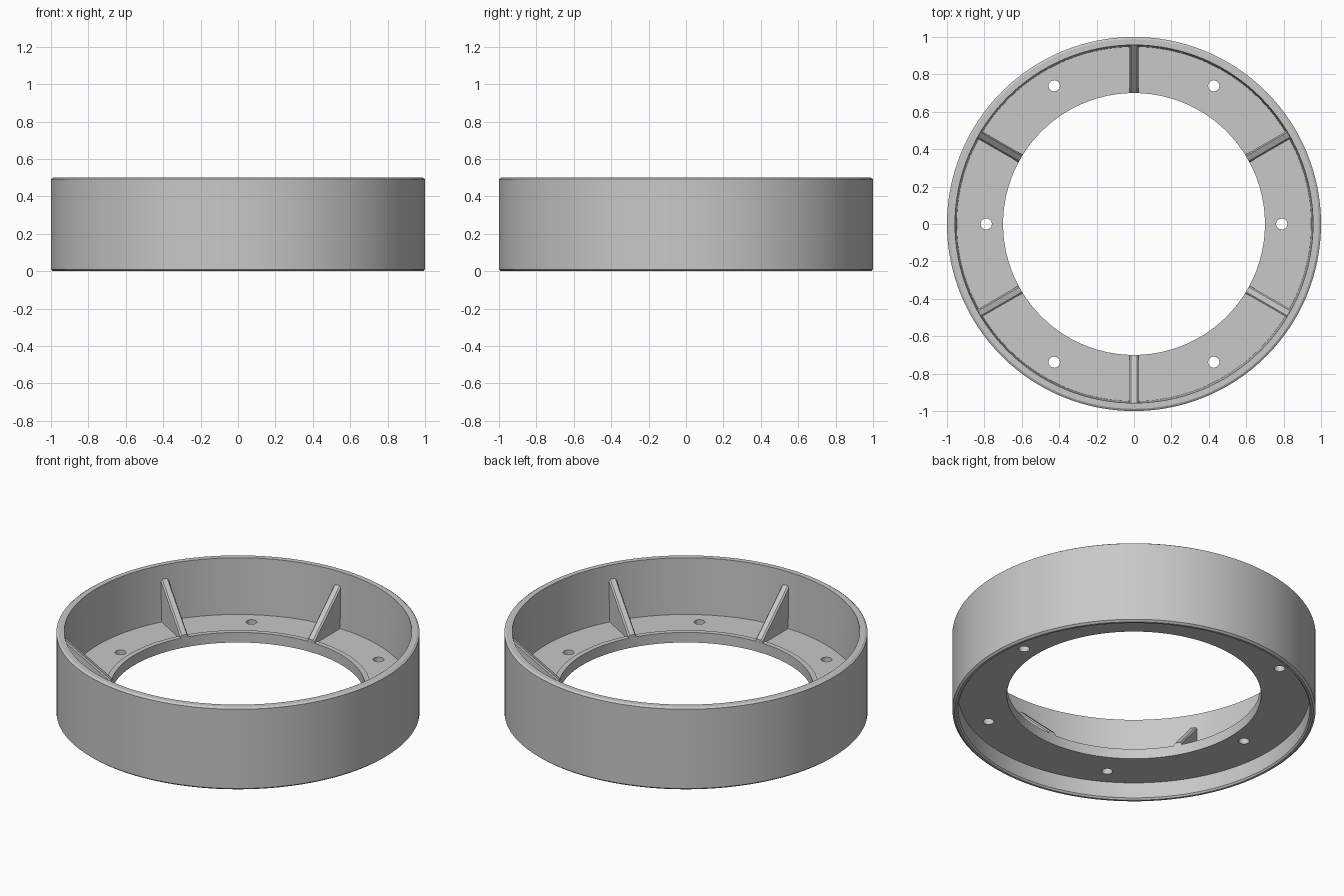
import bpy, bmesh, math
from mathutils import Matrix

cube = bpy.data.objects.get("Cube")
if cube:
    bpy.data.objects.remove(cube, do_unlink=True)

SEGMENTS = 128

grey = bpy.data.materials.new("plain grey")
grey.use_nodes = True
colour = (0.58, 0.58, 0.58, 1)
grey.diffuse_color = colour
grey.node_tree.nodes["Principled BSDF"].inputs["Base Color"].default_value = colour


def finish(name, bm):
    """Turn a bmesh into a named grey object."""
    bmesh.ops.recalc_face_normals(bm, faces=bm.faces)
    mesh = bpy.data.meshes.new(name)
    bm.to_mesh(mesh)
    bm.free()
    mesh.materials.append(grey)
    obj = bpy.data.objects.new(name, mesh)
    bpy.context.collection.objects.link(obj)
    return obj


def lathe(name, profile):
    """Revolve a closed (radius, height) outline around z."""
    bm = bmesh.new()
    rings = []
    for i in range(SEGMENTS):
        a = math.tau * i / SEGMENTS
        rings.append([bm.verts.new((r * math.cos(a), r * math.sin(a), z)) for r, z in profile])
    n = len(profile)
    for i, ring in enumerate(rings):
        nxt = rings[(i + 1) % SEGMENTS]
        for j in range(n):
            k = (j + 1) % n
            bm.faces.new((ring[j], nxt[j], nxt[k], ring[k]))
    return finish(name, bm)


def activate(obj):
    bpy.ops.object.select_all(action='DESELECT')
    obj.select_set(True)
    bpy.context.view_layer.objects.active = obj


# Outer wall with fine chamfers and a slightly drafted inside
wall = lathe("outer_wall", [
    (0.988, 0), (1, 0.01), (1, 0.492), (0.988, 0.5), (0.957, 0.5),
    (0.947, 0.14), (0.967, 0.14), (0.967, 0.01), (0.975, 0)])

# Floor ring with a shallow lip around the opening
floor = lathe("floor_ring", [
    (0.70, 0.105), (0.975, 0.105), (0.975, 0.16), (0.73, 0.16),
    (0.73, 0.166), (0.70, 0.166)])

# Six bolt holes through the floor
bm = bmesh.new()
for i in range(6):
    a = math.radians(60 * i)
    r = 0.79 if i % 3 == 0 else 0.853
    bmesh.ops.create_cone(
        bm, cap_ends=True, segments=32, radius1=0.03, radius2=0.03, depth=0.3,
        matrix=Matrix.Translation((r * math.cos(a), r * math.sin(a), 0.13)))
cutter = finish("hole_cutter", bm)
cutter.hide_render = True
activate(floor)
mod = floor.modifiers.new("holes", 'BOOLEAN')
mod.operation = 'DIFFERENCE'
mod.solver = 'EXACT'
mod.object = cutter
bpy.ops.object.modifier_apply(modifier=mod.name)
bpy.data.objects.remove(cutter, do_unlink=True)

for part in (wall, floor):
    activate(part)
    bpy.ops.object.shade_smooth_by_angle(angle=math.radians(25))

# Triangular ribs bracing the wall, chamfered along the slope
for i in range(6):
    bm = bmesh.new()
    outline = [(0.70, 0.15), (0.965, 0.15), (0.965, 0.425), (0.70, 0.182)]
    face = bm.faces.new([bm.verts.new((r, -0.023, z)) for r, z in outline])
    side = bmesh.ops.extrude_face_region(bm, geom=[face])
    moved = [v for v in side["geom"] if isinstance(v, bmesh.types.BMVert)]
    bmesh.ops.translate(bm, verts=moved, vec=(0, 0.046, 0))
    slope = [e for e in bm.edges
             if min(v.co.z for v in e.verts) > 0.17
             and abs(e.verts[0].co.x - e.verts[1].co.x) > 0.1]
    bmesh.ops.recalc_face_normals(bm, faces=bm.faces)
    bmesh.ops.bevel(bm, geom=slope, offset=0.008, segments=1, affect='EDGES')
    bm.transform(Matrix.Rotation(math.radians(30 + 60 * i), 4, 'Z'))
    finish(f"rib_{i + 1}", bm)
